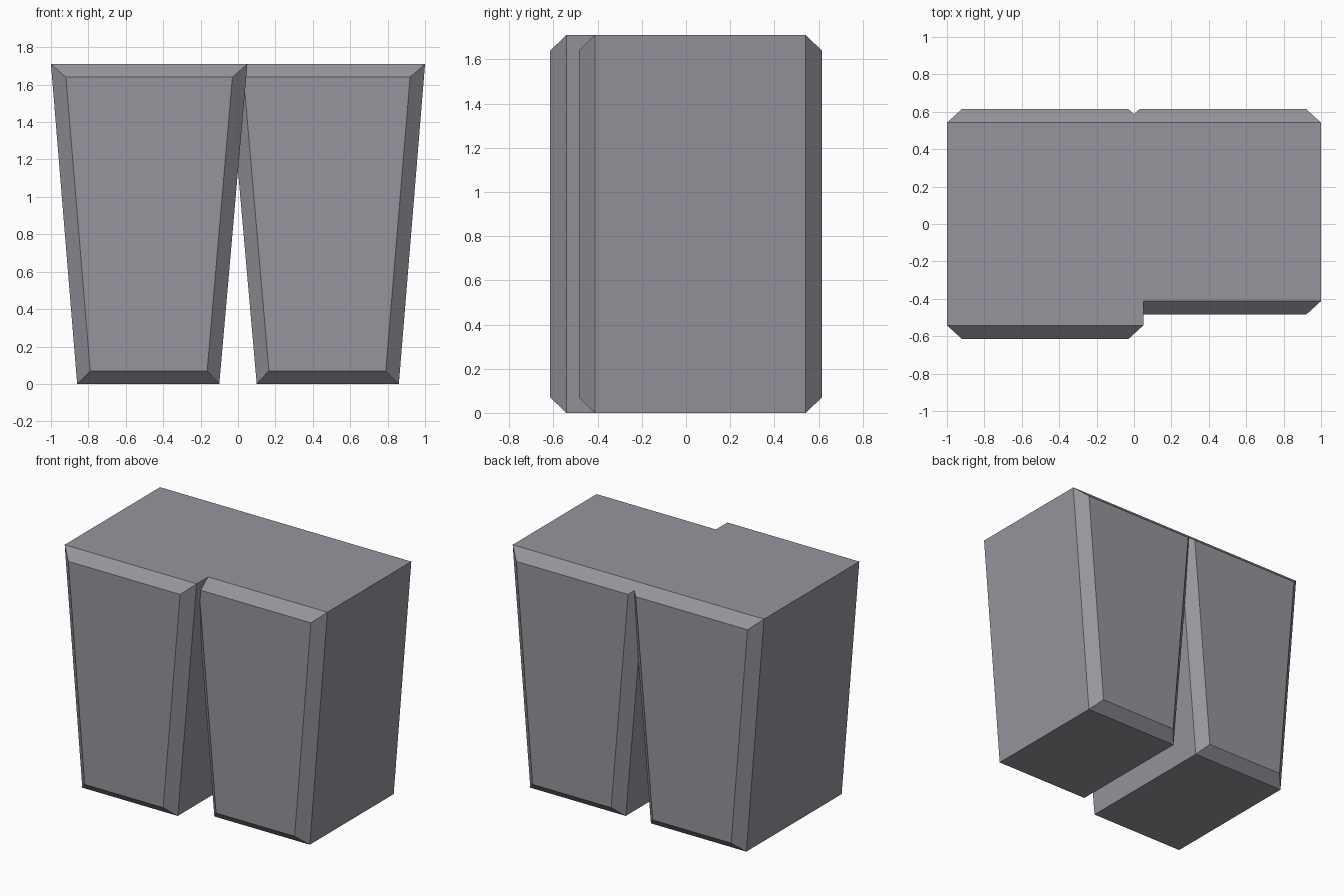
import bpy, bmesh

if "Cube" in bpy.data.objects:
    bpy.data.objects.remove(bpy.data.objects["Cube"])

grey = bpy.data.materials.new("warm grey")
grey.diffuse_color = (0.31, 0.30, 0.335, 1)
grey.use_nodes = True
grey.node_tree.nodes["Principled BSDF"].inputs["Base Color"].default_value = grey.diffuse_color


def ring(bm, y, z0, z1, bottom, top):
    """Trapezoid outline at depth y; bottom and top are (left, right) x spans."""
    pts = [(bottom[0], z0), (bottom[1], z0), (top[1], z1), (top[0], z1)]
    return [bm.verts.new((x, y, z)) for x, z in pts]


def tapered_block(name, side, front, back):
    """Leg tapering to the floor, with chamfered front and back faces."""
    outer = (0, 1.71, (-0.86, -0.10), (-1.0, 0.05))
    inner = (0.07, 1.64, (-0.79, -0.165), (-0.92, -0.03))
    bm = bmesh.new()
    rings = [ring(bm, front, *inner), ring(bm, front + 0.073, *outer),
             ring(bm, back - 0.073, *outer), ring(bm, back, *inner)]
    for a, b in zip(rings, rings[1:]):
        for i in range(4):
            j = (i + 1) % 4
            bm.faces.new((a[i], a[j], b[j], b[i]))
    bm.faces.new(rings[0])
    bm.faces.new(rings[-1])
    for v in bm.verts:
        v.co.x *= side
    bmesh.ops.recalc_face_normals(bm, faces=bm.faces)
    mesh = bpy.data.meshes.new(name)
    bm.to_mesh(mesh)
    bm.free()
    mesh.materials.append(grey)
    bpy.context.collection.objects.link(bpy.data.objects.new(name, mesh))


# Deep left leg and shallower right leg, flush at the back
tapered_block("left_leg", 1, -0.615, 0.615)
tapered_block("right_leg", -1, -0.485, 0.615)
